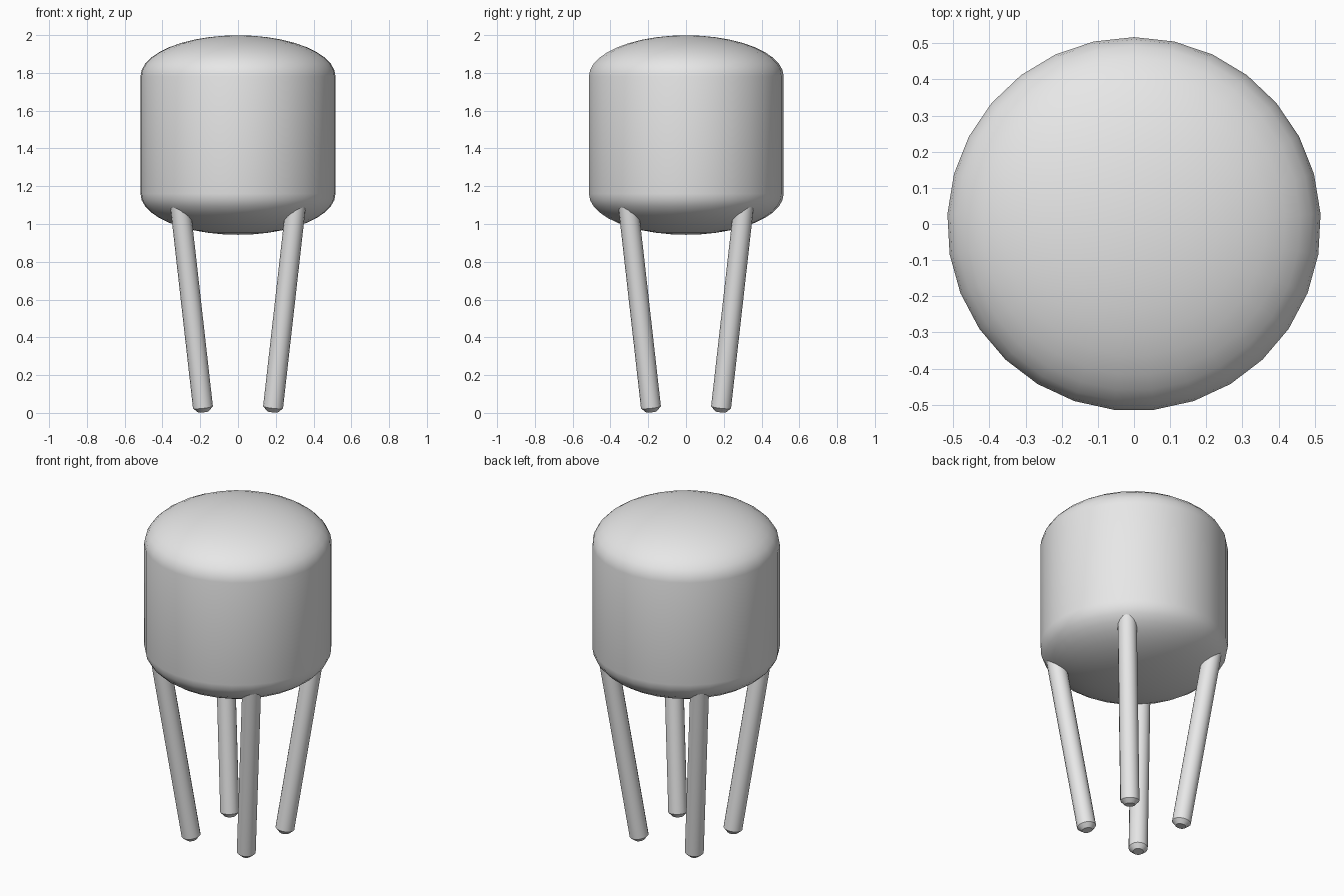
import bpy
import bmesh
import math
from mathutils import Vector

cube = bpy.data.objects.get("Cube")
if cube:
    bpy.data.objects.remove(cube, do_unlink=True)


def make_material(name, colour):
    mat = bpy.data.materials.new(name)
    mat.use_nodes = True
    mat.diffuse_color = colour
    mat.node_tree.nodes["Principled BSDF"].inputs["Base Color"].default_value = colour
    return mat


grey = make_material("light grey", (0.8, 0.8, 0.8, 1))


def revolve(name, profile, sides, start, smooth_angle):
    """Spin a (radius, height) profile about z; radius 0 makes a pole."""
    bm = bmesh.new()
    rings = []
    for r, z in profile:
        count = 1 if r == 0 else sides
        angles = [start + math.tau * i / sides for i in range(count)]
        rings.append([bm.verts.new((r * math.cos(a), r * math.sin(a), z)) for a in angles])
    for low, high in zip(rings, rings[1:]):
        for i in range(sides):
            j = (i + 1) % sides
            if len(low) == 1:
                bm.faces.new((low[0], high[j], high[i]))
            elif len(high) == 1:
                bm.faces.new((low[i], low[j], high[0]))
            else:
                bm.faces.new((low[i], low[j], high[j], high[i]))
    for ring in (rings[0], rings[-1]):
        if len(ring) > 1:
            bm.faces.new(ring)
    bmesh.ops.recalc_face_normals(bm, faces=bm.faces)
    mesh = bpy.data.meshes.new(name)
    bm.to_mesh(mesh)
    bm.free()
    obj = bpy.data.objects.new(name, mesh)
    bpy.context.collection.objects.link(obj)
    mesh.materials.append(grey)
    bpy.ops.object.select_all(action="DESELECT")
    obj.select_set(True)
    bpy.context.view_layer.objects.active = obj
    bpy.ops.object.shade_smooth_by_angle(angle=math.radians(smooth_angle))
    return obj


# Drum body with shallow elliptical domes above and below
RADIUS, STEPS = 0.517, 10
LOW, HIGH, DOME = 1.16, 1.782, 0.217
arc = [math.pi / 2 * i / STEPS for i in range(STEPS)]
lower = [(RADIUS * math.cos(a), LOW - DOME * math.sin(a)) for a in reversed(arc)]
upper = [(RADIUS * math.cos(a), HIGH + DOME * math.sin(a)) for a in arc]
profile = [(0, LOW - DOME)] + lower + upper + [(0, HIGH + DOME)]
revolve("body", profile, 29, math.pi / 2, 60)

# Four round legs with chamfered tips, closer together at the floor
LEG, CHAMFER = 0.053, 0.024
for side, sx in (("left", 1), ("right", -1)):
    for end, sy in (("front", -1), ("back", 1)):
        foot = Vector((sx * 0.183, sy * 0.183, 0.006))
        top = Vector((sx * 0.313, sy * 0.313, 1.16))
        axis = top - foot
        shape = [(LEG - CHAMFER, 0), (LEG, CHAMFER), (LEG, axis.length)]
        leg = revolve(f"{end}_{side}_leg", shape, 16, 0, 30)
        leg.location = foot
        leg.rotation_euler = axis.to_track_quat("Z", "Y").to_euler()
